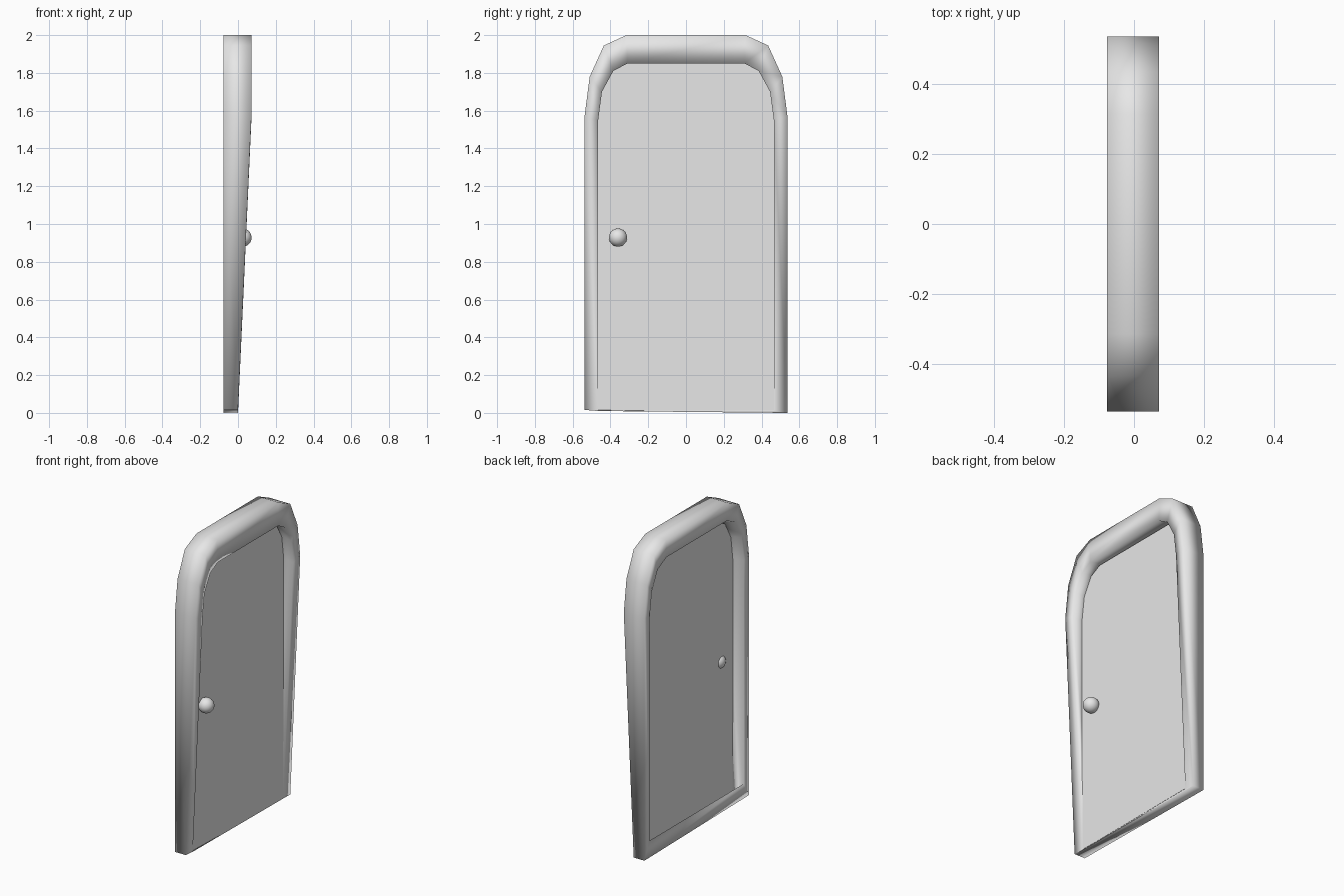
import bpy, bmesh
from math import radians

if "Cube" in bpy.data.objects:
    bpy.data.objects.remove(bpy.data.objects["Cube"])

mat = bpy.data.materials.new("plain_grey")
mat.use_nodes = True
GREY = (0.8, 0.8, 0.8, 1)
mat.diffuse_color = GREY
mat.node_tree.nodes["Principled BSDF"].inputs["Base Color"].default_value = GREY

# Half outlines (y, z) from the floor to the crown
OUTER = [(0.537, 0), (0.537, 1.57), (0.51, 1.78), (0.435, 1.945), (0.315, 2)]
FRONT_OPENING = [(0.465, 0.01), (0.465, 1.55), (0.445, 1.7), (0.385, 1.81), (0.31, 1.85)]
BACK_OPENING = [(0.483, 0.11), (0.483, 1.56), (0.46, 1.72), (0.4, 1.84), (0.31, 1.885)]
BACK, DOOR_X, FRONT, SPRING = -0.077, -0.006, 0.071, 1.55


def arch(half):
    """Mirror a half outline into a closed loop."""
    return half + [(-y, z) for y, z in reversed(half)]


def front_x(z):
    """The frame deepens towards the spring of the arch."""
    return FRONT * min(z / SPRING, 1)


def add_object(name, bm):
    bmesh.ops.recalc_face_normals(bm, faces=bm.faces)
    mesh = bpy.data.meshes.new(name)
    bm.to_mesh(mesh)
    bm.free()
    mesh.materials.append(mat)
    obj = bpy.data.objects.new(name, mesh)
    bpy.context.collection.objects.link(obj)
    return obj


# Frame and sill: one four-sided section swept round the opening
bm = bmesh.new()
rings = []
for o, f, b in zip(arch(OUTER), arch(FRONT_OPENING), arch(BACK_OPENING)):
    floor = 0.008 - 0.015 * o[0] if o[1] == 0 else o[1]
    section = [(BACK, o[0], floor), (front_x(o[1]), o[0], floor),
               (front_x(f[1]), *f), (BACK, *b)]
    rings.append([bm.verts.new(p) for p in section])
for i, ring in enumerate(rings):
    last = rings[i - 1]
    for k in range(4):
        j = (k + 1) % 4
        bm.faces.new((last[k], last[j], ring[j], ring[k]))
frame = add_object("door_frame", bm)
frame.data.shade_smooth()

# Door panel: thin flat slab set into the opening
bm = bmesh.new()
panel = bm.faces.new([bm.verts.new((DOOR_X, y * 1.015, z + 0.005))
                      for y, z in arch(FRONT_OPENING)])
slab = bmesh.ops.extrude_face_region(bm, geom=[panel])
moved = [v for v in slab["geom"] if isinstance(v, bmesh.types.BMVert)]
bmesh.ops.translate(bm, verts=moved, vec=(0.004, 0, 0))
add_object("door_panel", bm)

# Knob: one ball passing through the panel
bpy.ops.mesh.primitive_uv_sphere_add(segments=32, ring_count=16, radius=0.048,
                                     location=(0.024, -0.36, 0.928))
knob = bpy.context.object
knob.name = "door_knob"
knob.data.materials.append(mat)
bpy.ops.object.shade_smooth_by_angle(angle=radians(60))
